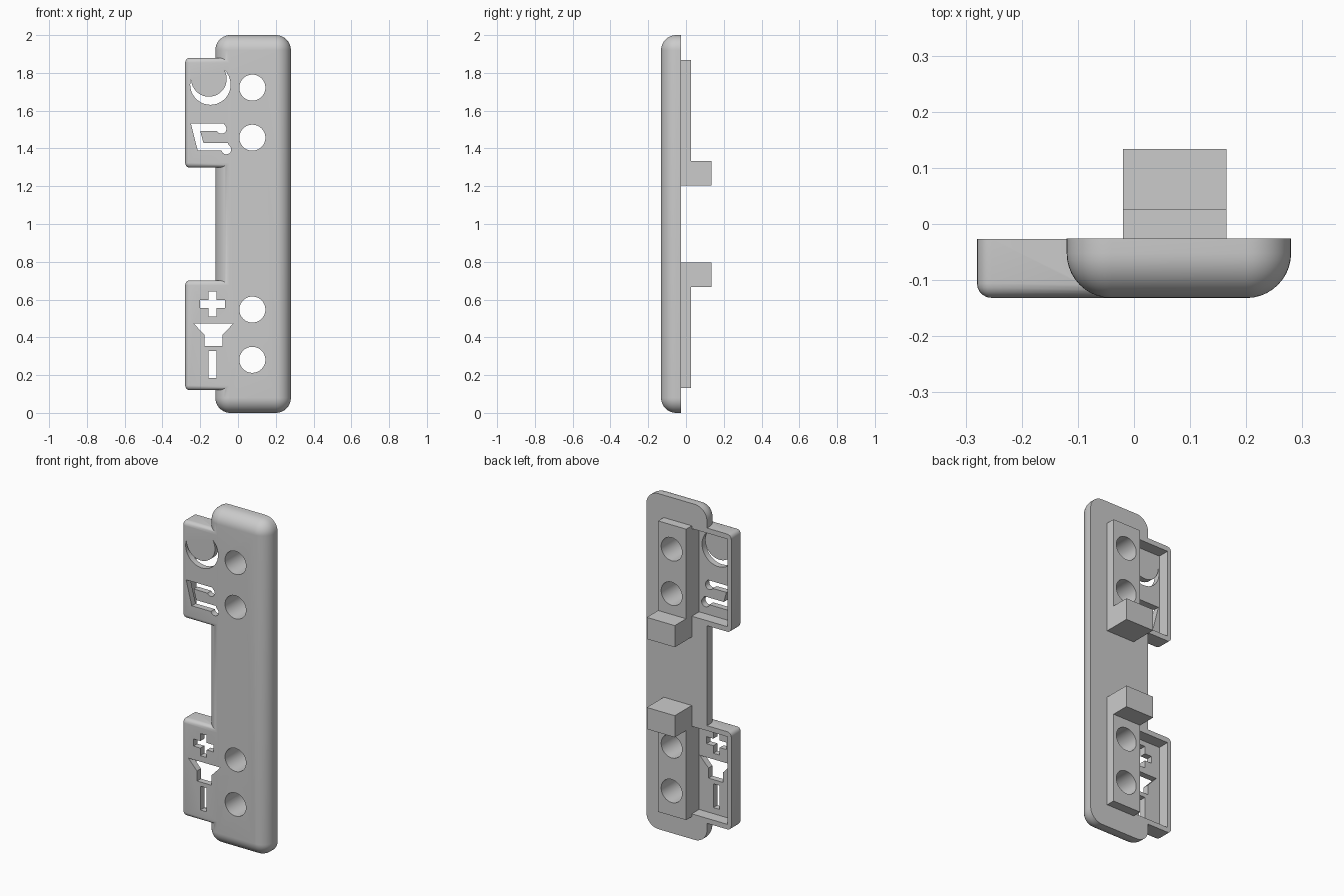
import bpy, bmesh
from math import cos, sin, radians

scene = bpy.context.scene
if "Cube" in bpy.data.objects:
    bpy.data.objects.remove(bpy.data.objects["Cube"], do_unlink=True)

GREY = (0.6, 0.6, 0.6, 1)
mat = bpy.data.materials.new("plain_grey")
mat.use_nodes = True
mat.diffuse_color = GREY
for node in mat.node_tree.nodes:
    if node.type == 'BSDF_PRINCIPLED':
        node.inputs["Base Color"].default_value = GREY

FRONT, BACK = -0.132, -0.026      # depth of the face plate
RAIL_X = (-0.02, 0.165)


def finish(name, bm):
    bmesh.ops.recalc_face_normals(bm, faces=bm.faces)
    mesh = bpy.data.meshes.new(name)
    bm.to_mesh(mesh)
    bm.free()
    mesh.materials.append(mat)
    obj = bpy.data.objects.new(name, mesh)
    scene.collection.objects.link(obj)
    return obj


def solid(points, start, end, axis='Y'):
    """Extrude an outline: (x, z) along Y, or (y, z) along X."""
    bm = bmesh.new()
    place = (lambda u, v, d: (u, d, v)) if axis == 'Y' else (lambda u, v, d: (d, u, v))
    near = [bm.verts.new(place(u, v, start)) for u, v in points]
    far = [bm.verts.new(place(u, v, end)) for u, v in points]
    bm.faces.new(near)
    bm.faces.new(far[::-1])
    for i in range(len(points)):
        bm.faces.new((near[i - 1], far[i - 1], far[i], near[i]))
    return bm


def rect(x0, x1, z0, z1):
    return [(x0, z0), (x1, z0), (x1, z1), (x0, z1)]


def arc(cx, cz, r, a0, a1, n):
    angles = [radians(a0 + (a1 - a0) * i / n) for i in range(n + 1)]
    return [(cx + r * cos(a), cz + r * sin(a)) for a in angles]


def rounded_slab(name, x0, x1, z0, z1, radius, segments, inset=0.0):
    """Slab with rounded corners and front edges, and a sharp flat back.
    Each rounded layer is an outline shrunk along a quarter circle."""
    layers = [(BACK - inset, 0.0)]
    layers += [(FRONT + inset + radius * (1 - sin(a)), radius * (1 - cos(a)))
               for a in (radians(90 * i / segments) for i in range(segments))]
    bm = bmesh.new()
    rings = []
    for y, shrink in layers:
        r = radius - shrink
        outline = []
        for k, (cx, cz) in enumerate(rect(x0 + radius, x1 - radius, z0 + radius, z1 - radius)):
            outline += arc(cx, cz, r, 180 + 90 * k, 270 + 90 * k, segments)
        rings.append([bm.verts.new((x, y, z)) for x, z in outline])
    # Front face: the four corner centres
    centres = [bm.verts.new((x, FRONT + inset, z)) for x, z in
               rect(x0 + radius, x1 - radius, z0 + radius, z1 - radius)]
    bm.faces.new(rings[0])
    bm.faces.new(centres)
    n = len(rings[0])
    for a, b in zip(rings, rings[1:]):
        for i in range(n):
            bm.faces.new((a[i - 1], a[i], b[i], b[i - 1]))
    last = rings[-1]
    for i in range(n):
        p, q = (i - 1) % n // (segments + 1), i // (segments + 1)
        if p == q:
            bm.faces.new((last[i - 1], last[i], centres[q]))
        else:
            bm.faces.new((last[i - 1], last[i], centres[q], centres[p]))
    return finish(name, bm)


def combine(target, tool, operation):
    tool.hide_render = True
    mod = target.modifiers.new("combine", 'BOOLEAN')
    mod.operation, mod.object, mod.solver = operation, tool, 'EXACT'
    bpy.context.view_layer.objects.active = target
    bpy.ops.object.modifier_apply(modifier=mod.name)
    bpy.data.objects.remove(tool, do_unlink=True)


def cut(target, points):
    combine(target, finish("cutter", solid(points, -0.3, 0.3)), 'DIFFERENCE')


def mirrored(z0, z1, upper):
    return (z0, z1) if upper else (2 - z1, 2 - z0)


# Face plate with two hollow side tabs
plate = rounded_slab("face_plate", -0.12, 0.28, 0, 2, 0.08, 10)
for upper in (True, False):
    tab = rounded_slab("tab", -0.28, 0.05, *mirrored(1.298, 1.88, upper), 0.026, 5, 0.0004)
    combine(plate, tab, 'UNION')
for upper in (True, False):
    pocket = solid(rect(-0.256, RAIL_X[0], *mirrored(1.328, 1.85, upper)), -0.095, 0.1)
    combine(plate, finish("pocket_cutter", pocket), 'DIFFERENCE')

# Crescent cutout
cut(plate, arc(-0.146, 1.738, 0.107, 162.4, 407.6, 36)
    + arc(-0.154, 1.768, 0.094, 391.4, 178.6, 32)[1:-1])

# Paired note cutout: bent stem and two round heads
cut(plate, [(-0.25, 1.533), (-0.075, 1.533)] + arc(-0.087, 1.504, 0.026, 60, -150, 16)
    + [(-0.2, 1.492), (-0.183, 1.43), (-0.055, 1.43)]
    + arc(-0.062, 1.395, 0.026, 60, -165, 16) + [(-0.213, 1.388)])

# Plus, funnel and bar cutouts
PX, PZ, LONG, THIN = -0.135, 0.576, 0.066, 0.021
cut(plate, [(PX + u * sx, PZ + v * sz)
            for sx, sz, order in ((1, 1, 1), (-1, 1, -1), (-1, -1, 1), (1, -1, -1))
            for u, v in [(LONG, THIN), (THIN, THIN), (THIN, LONG)][::order]])
cut(plate, [(-0.235, 0.474), (-0.024, 0.474), (-0.082, 0.413),
            (-0.082, 0.353), (-0.178, 0.353), (-0.178, 0.413)])
cut(plate, rect(-0.156, -0.114, 0.186, 0.328))

# Rear rails, each ending in a raised block
rails = []
for name, upper in (("upper_rail", True), ("lower_rail", False)):
    profile = [(BACK, 1.204), (0.134, 1.204), (0.134, 1.333),
               (0.027, 1.333), (0.027, 1.867), (BACK, 1.867)]
    if not upper:
        profile = [(y, 2 - z) for y, z in profile]
    rails.append(finish(name, solid(profile, *RAIL_X, axis='X')))

# Round holes through the plate and the rails
for z, rail in ((1.722, 0), (1.457, 0), (0.547, 1), (0.281, 1)):
    for part in (plate, rails[rail]):
        cut(part, arc(0.076, z, 0.069, 0, 360, 40)[:-1])

# Smooth rounded surfaces, keep hard edges
bpy.ops.object.select_all(action='DESELECT')
for part in [plate] + rails:
    part.select_set(True)
bpy.context.view_layer.objects.active = plate
bpy.ops.object.shade_smooth_by_angle(angle=radians(30))
